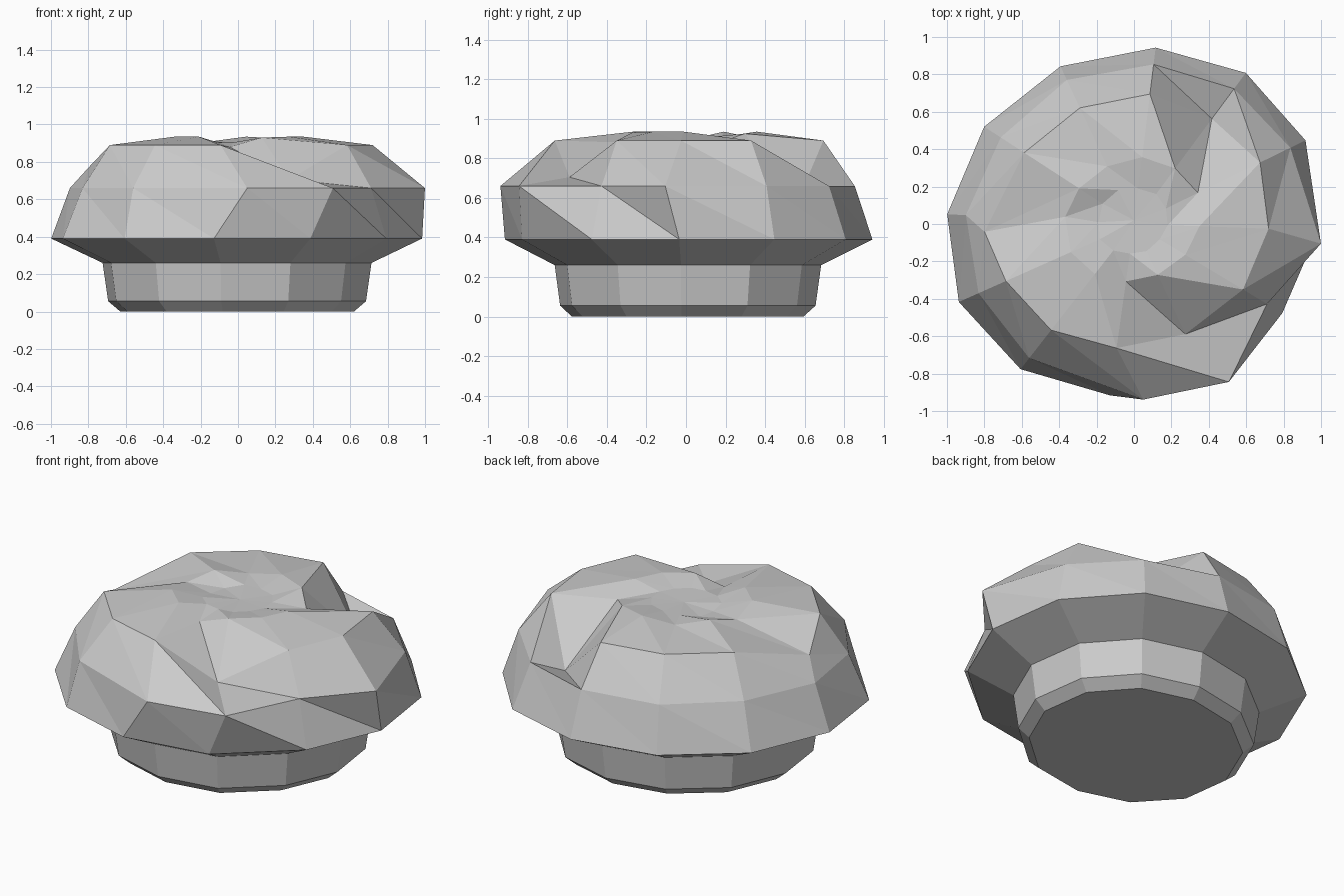
import bpy, bmesh, math

if "Cube" in bpy.data.objects:
    bpy.data.objects.remove(bpy.data.objects["Cube"])

# one matte grey
grey = bpy.data.materials.new("light grey")
grey.diffuse_color = (0.6, 0.6, 0.6, 1)
grey.use_nodes = True
grey.node_tree.nodes["Principled BSDF"].inputs["Base Color"].default_value = grey.diffuse_color

SIDES = 12
ANGLES = [177, 204, 232, 262, 295, 329, 358, 26, 53.5, 83, 115, 147]
RIM = [1.0, 1.025, .985, .925, .915, .925, .985, 1.02, 1.005, .95, .93, .955]


def ring(radii, z, twist=None, heights=None, scale=1.0):
    """Twelve points; twist and heights override single corners."""
    twist, heights = twist or {}, heights or {}
    points = []
    for i, r in enumerate(radii):
        a = math.radians(ANGLES[i] + twist.get(i, 0))
        points.append((r * scale * math.cos(a), r * scale * math.sin(a), heights.get(i, z)))
    return points


def loft(name, rings, bottom=False, centre=None, split=False):
    """Skin a stack of rings, low to high; split cuts quads along the swirl."""
    bm = bmesh.new()
    loops = [[bm.verts.new(p) for p in r] for r in rings]
    for low, high in zip(loops, loops[1:]):
        for i in range(SIDES):
            j = (i + 1) % SIDES
            if split:
                bm.faces.new((low[i], low[j], high[i]))
                bm.faces.new((low[j], high[j], high[i]))
            else:
                bm.faces.new((low[i], low[j], high[j], high[i]))
    if bottom:
        bm.faces.new(loops[0][::-1])
    if centre:
        tip = bm.verts.new(centre)
        for i in range(SIDES):
            bm.faces.new((loops[-1][i], loops[-1][(i + 1) % SIDES], tip))
    mesh = bpy.data.meshes.new(name)
    bm.to_mesh(mesh)
    bm.free()
    mesh.materials.append(grey)
    obj = bpy.data.objects.new(name, mesh)
    bpy.context.collection.objects.link(obj)
    return obj


# stem base with a chamfered foot, flaring out to the rim of the dome
loft("base", [ring(RIM, 0, scale=.63), ring(RIM, .055, scale=.695),
              ring(RIM, .26, scale=.725), ring(RIM, .39)], bottom=True)

# swirled dome: three folds dip between its lobes
belly = ring([.9, .91, .91, .94, .985, .83, 1.005, .93, .9, .86, .85, .85], .66,
             twist={3: 11, 4: 6, 6: -4})
shoulder = ring([.8, .75, .72, .67, .65, .68, .72, .75, .70, .70, .685, .70], .89,
                twist={0: 6}, heights={0: .77, 4: .705, 8: .58})
crown = ring([.37, .37, .34, .31, .30, .32, .35, .38, .37, .36, .34, .35], .935,
             twist={0: -3}, heights={0: .90, 3: .88, 4: .93, 7: .88, 8: .925, 10: .91})
hollow = ring([.19, .20, .18, .16, .16, .16, .18, .19, .20, .19, .20, .20], .905,
              heights={0: .89, 11: .89})
loft("swirled_dome", [ring(RIM, .39), belly, shoulder, crown, hollow],
     centre=(0, .02, .90), split=True)
